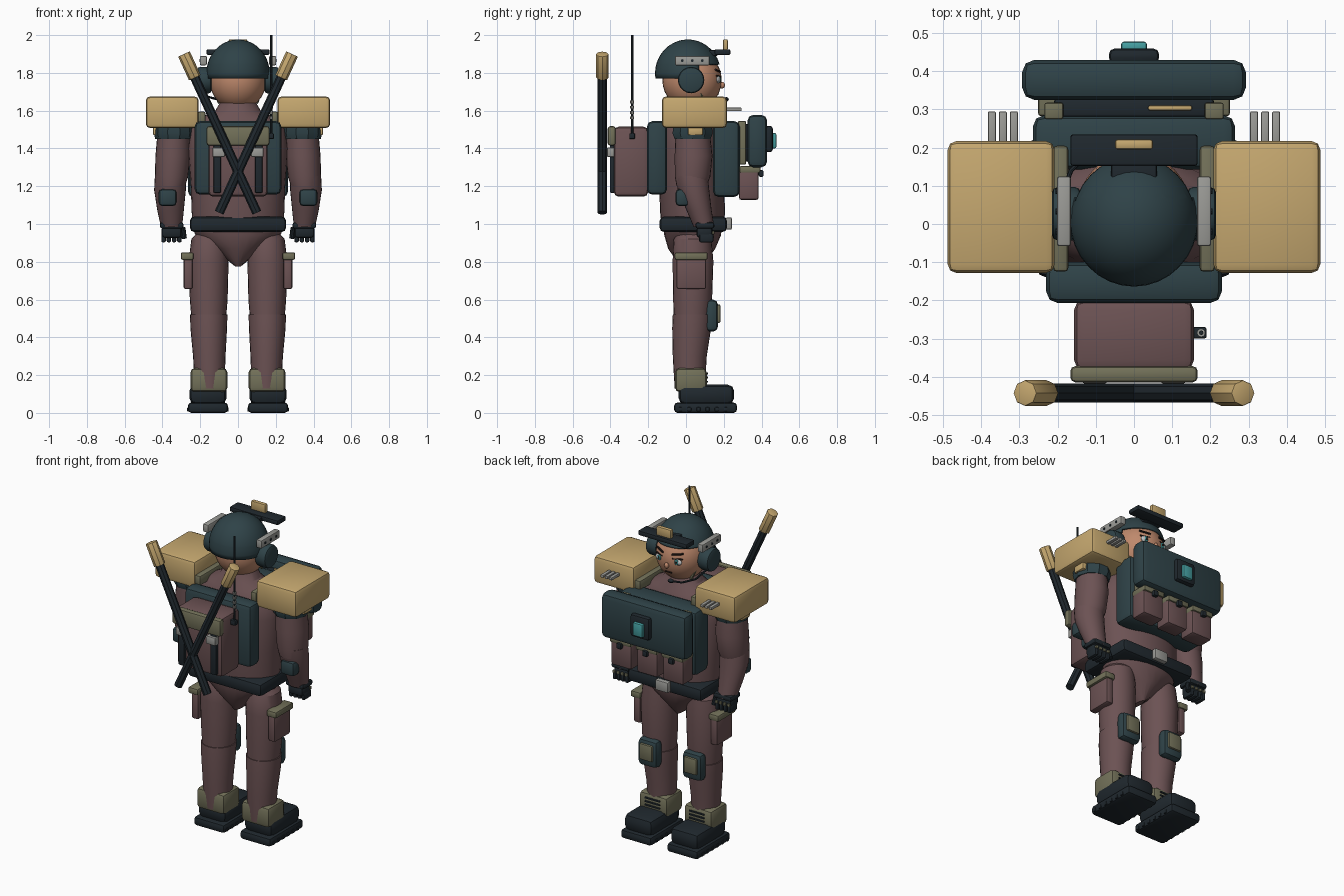
import bpy, bmesh, math
from mathutils import Vector, Matrix

if "Cube" in bpy.data.objects:
    bpy.data.objects.remove(bpy.data.objects["Cube"])

COL = dict(cloth=(.15, .085, .088), teal=(.028, .055, .064), dark=(.014, .021, .027),
           tan=(.56, .39, .16), olive=(.17, .165, .10), steel=(.33, .33, .31),
           skin=(.52, .25, .15), cyan=(.06, .35, .36), white=(.8, .8, .78), hair=(.02, .012, .01))
MAT = {}
for k, c in COL.items():
    MAT[k] = bpy.data.materials.new(k)
    MAT[k].diffuse_color = (*c, 1)


def finish(name, bm, mat):
    bmesh.ops.recalc_face_normals(bm, faces=bm.faces)
    me = bpy.data.meshes.new(name)
    bm.to_mesh(me)
    bm.free()
    me.materials.append(MAT[mat])
    ob = bpy.data.objects.new(name, me)
    bpy.context.collection.objects.link(ob)
    return ob


def mirrored(bm, both):
    if both:
        d = bmesh.ops.duplicate(bm, geom=bm.verts[:] + bm.edges[:] + bm.faces[:])
        vs = [g for g in d['geom'] if isinstance(g, bmesh.types.BMVert)]
        bmesh.ops.scale(bm, vec=(-1, 1, 1), verts=vs)


def box(name, x, y, z, mat, bev=.012, both=False, seg=2):
    """Bevelled box given by its ranges."""
    bm = bmesh.new()
    bmesh.ops.create_cube(bm, size=1)
    size = [r[1] - r[0] for r in (x, y, z)]
    bmesh.ops.scale(bm, vec=size, verts=bm.verts)
    bmesh.ops.translate(bm, vec=[(r[1] + r[0]) / 2 for r in (x, y, z)], verts=bm.verts)
    bmesh.ops.bevel(bm, geom=bm.edges[:], offset=min(bev, .4 * min(size)), segments=seg,
                    profile=.5, affect='EDGES')
    mirrored(bm, both)
    return finish(name, bm, mat)


def loft(name, rings, mat, both=False, n=24):
    """Skin through horizontal ellipses (x, y, z, rx, ry)."""
    bm = bmesh.new()
    loops = [[bm.verts.new((x + rx * math.cos(2 * math.pi * i / n), y + ry * math.sin(2 * math.pi * i / n), z))
              for i in range(n)] for x, y, z, rx, ry in rings]
    for a, b in zip(loops, loops[1:]):
        for i in range(n):
            bm.faces.new((a[i], a[(i + 1) % n], b[(i + 1) % n], b[i]))
    bm.faces.new(loops[0])
    bm.faces.new(loops[-1])
    mirrored(bm, both)
    return finish(name, bm, mat)


def rod(name, p, q, r, mat, n=12, both=False, bev=0):
    p, q = Vector(p), Vector(q)
    bm = bmesh.new()
    bmesh.ops.create_cone(bm, cap_ends=True, segments=n, radius1=r, radius2=r, depth=(q - p).length)
    if bev:
        rim = [e for e in bm.edges if abs(e.verts[0].co.z - e.verts[1].co.z) < 1e-5]
        bmesh.ops.bevel(bm, geom=rim, offset=bev, segments=2, profile=.5, affect='EDGES')
    m = Matrix.Translation((p + q) / 2) @ (q - p).to_track_quat('Z', 'Y').to_matrix().to_4x4()
    bmesh.ops.transform(bm, matrix=m, verts=bm.verts)
    mirrored(bm, both)
    return finish(name, bm, mat)


def ball(name, c, r, mat, both=False, n=24):
    bm = bmesh.new()
    bmesh.ops.create_uvsphere(bm, u_segments=n, v_segments=n // 2, radius=1)
    bmesh.ops.transform(bm, matrix=Matrix.Translation(c) @ Matrix.Diagonal((*r, 1)), verts=bm.verts)
    mirrored(bm, both)
    return finish(name, bm, mat)


# Body
loft('torso', [(0, .035, .96, .235, .16), (0, .035, 1.06, .245, .172), (0, .03, 1.2, .25, .172),
               (0, .025, 1.4, .265, .165), (0, .025, 1.5, .25, .15), (0, .025, 1.56, .2, .13),
               (0, .025, 1.6, .12, .105), (0, .025, 1.66, .085, .085)], 'cloth', n=32)
loft('pelvis', [(0, .035, .98, .24, .155), (0, .035, .94, .225, .15), (0, .03, .87, .13, .125),
                (0, .03, .775, .015, .06)], 'cloth')
box('belt', (-.255, .255), (-.14, .217), (.957, 1.04), 'dark', .025)
box('belt_buckle', (-.045, .045), (.21, .243), (.97, 1.035), 'steel', .008)

# Legs
loft('thigh', [(.15, .03, .96, .06, .07), (.152, .035, .92, .095, .1), (.156, .037, .8, .106, .108),
               (.155, .035, .6, .1, .103), (.155, .032, .505, .092, .097)], 'cloth', True)
loft('shin', [(.155, .033, .52, .099, .103), (.155, .03, .45, .097, .103), (.152, .02, .3, .086, .09),
              (.15, .02, .13, .078, .08)], 'cloth', True)
box('thigh_pouch', (.24, .288), (-.05, .107), (.655, .83), 'cloth', .012, True)
box('thigh_pouch_flap', (.235, .303), (-.06, .115), (.81, .85), 'olive', .01, True)
box('knee_pad', (.085, .22), (.1, .17), (.43, .6), 'teal', .028, True)
box('knee_pad_inset', (.108, .197), (.16, .182), (.475, .575), 'olive', .012, True)
box('gaiter', (.056, .252), (-.058, .11), (.11, .238), 'olive', .025, True)
box('boot', (.06, .258), (-.04, .255), (.045, .15), 'dark', .035, True)
box('sole', (.053, .265), (-.063, .27), (0, .055), 'dark', .018, True)
for i in range(3):
    box('lace', (.1, .205), (.105, .117), (.16 + .022 * i, .17 + .022 * i), 'dark', .003, True)
for i in range(6):
    box('tread', (.049, .269), (-.04 + .048 * i, -.02 + .048 * i), (.008, .03), 'dark', .004, True)

# Arms
loft('upper_arm', [(.34, .035, 1.5, .085, .09), (.345, .04, 1.36, .092, .1), (.352, .035, 1.25, .088, .094),
                   (.355, .03, 1.2, .075, .08)], 'cloth', True)
loft('forearm', [(.357, .03, 1.255, .083, .086), (.36, .04, 1.18, .084, .083), (.357, .07, 1.07, .07, .066),
                 (.352, .095, .985, .056, .055)], 'cloth', True)
box('elbow_pad', (.325, .42), (-.055, .015), (1.095, 1.185), 'teal', .02, True)
loft('shoulder_cap', [(.34, .035, 1.45, .098, .1), (.34, .035, 1.48, .105, .112), (.34, .035, 1.53, .1, .105)],
     'teal', True, 10)
box('glove_cuff', (.288, .414), (.05, .15), (.975, 1.01), 'dark', .015, True)
box('glove', (.298, .405), (.055, .14), (.925, .99), 'dark', .02, True)
for i in range(4):
    x = .298 + .028 * i
    box('finger', (x, x + .024), (.07, .145), (.902, .95), 'dark', .01, True)
    box('knuckle', (x + .003, x + .021), (.138, .15), (.945, .963), 'olive', .004, True)
rod('thumb', (.292, .12, .98), (.285, .135, .925), .014, 'dark', 10, True)

# Shoulder pads
box('shoulder_pad', (.208, .488), (-.128, .217), (1.508, 1.675), 'tan', .022, True)
box('pad_mount', (.4, .45), (.01, .09), (1.47, 1.515), 'tan', .008, True)
for i in range(3):
    x = .304 + .029 * i
    box('pad_rod', (x, x + .021), (.2, .295), (1.598, 1.616), 'steel', .004, True)
box('shoulder_strap', (.172, .212), (-.125, .205), (1.535, 1.595), 'olive', .01, True)

# Armour plates and chest rig
box('back_plate', (-.23, .23), (-.207, -.1), (1.155, 1.545), 'teal', .03)
box('front_plate', (-.265, .265), (.143, .285), (1.143, 1.545), 'teal', .03)
box('chest_box_mount', (-.21, .21), (.28, .33), (1.33, 1.53), 'dark', .01)
box('chest_box_strap', (.185, .235), (.275, .318), (1.315, 1.545), 'olive', .006, True)
box('chest_tag', (.037, .152), (.298, .31), (1.43, 1.54), 'tan', .004)
box('chest_box', (-.293, .293), (.325, .43), (1.3, 1.578), 'teal', .032)
box('screen_frame', (-.066, .066), (.42, .46), (1.38, 1.52), 'dark', .018)
box('screen', (-.034, .034), (.45, .478), (1.4, 1.482), 'cyan', .008)
for x in (-.178, 0, .178):
    box('pouch', (x - .071, x + .071), (.28, .385), (1.127, 1.3), 'cloth', .014)
    box('pouch_flap', (x - .074, x + .074), (.282, .394), (1.27, 1.307), 'olive', .01)
    box('pouch_clasp', (x - .016, x + .016), (.385, .41), (1.25, 1.285), 'dark', .006)

# Backpack
box('backpack', (-.157, .157), (-.382, -.2), (1.145, 1.515), 'cloth', .025)
box('backpack_flap', (-.167, .167), (-.415, -.372), (1.415, 1.518), 'olive', .014)
box('backpack_strap', (.09, .13), (-.403, -.37), (1.165, 1.42), 'dark', .006, True)
box('backpack_buckle', (.07, .135), (-.418, -.38), (1.355, 1.405), 'steel', .006, True)

# Crossed batons
for s in (1, -1):
    top, low = Vector((-.286 * s, -.443, 1.9)), Vector((.1 * s, -.443, 1.06))
    grip = top.lerp(low, .15)
    rod('baton', grip, low, .025, 'dark', 8)
    rod('baton_grip', top, grip, .034, 'tan', 8, bev=.004)

# Antenna
rod('antenna', (.176, -.285, 1.45), (.176, -.285, 2), .006, 'dark', 8)
for i in range(4):
    rod('antenna_coil', (.176, -.285, 1.555 + .028 * i), (.176, -.285, 1.57 + .028 * i), .011, 'steel', 10)
box('antenna_mount', (.15, .19), (-.3, -.27), (1.45, 1.48), 'dark', .005)

# Head and face
ball('head', (0, .032, 1.762), (.15, .157, .16), 'skin', n=32)
ball('nose', (0, .19, 1.735), (.014, .017, .018), 'skin', n=12)
ball('eye_white', (.06, .169, 1.765), (.03, .012, .02), 'white', True, 16)
ball('iris', (.059, .178, 1.765), (.014, .006, .017), 'cyan', True, 12)
ball('pupil', (.059, .183, 1.765), (.007, .003, .009), 'hair', True, 10)
rod('eyelid', (.032, .18, 1.782), (.09, .162, 1.784), .005, 'hair', 8, True)
rod('eyebrow', (.03, .181, 1.806), (.092, .157, 1.817), .006, 'hair', 8, True)
rod('mouth', (-.022, .172, 1.688), (.022, .172, 1.688), .004, 'hair', 8)
rod('chin_strap', (.146, .06, 1.77), (.098, .09, 1.64), .009, 'olive', 8, True)

# Helmet shell, cut higher over the face
bm = bmesh.new()
bmesh.ops.create_uvsphere(bm, u_segments=32, v_segments=20, radius=1)
bmesh.ops.transform(bm, matrix=Matrix.Translation((0, .01, 1.797)) @ Matrix.Diagonal((.168, .174, .18, 1)),
                    verts=bm.verts)
for co, no in (((0, 0, 1.77), (0, 0, 1)), ((0, 0, 1.845), (0, 0, 1)), ((0, .07, 0), (0, 1, 0))):
    bmesh.ops.bisect_plane(bm, geom=bm.verts[:] + bm.edges[:] + bm.faces[:], plane_co=co, plane_no=no)
cut = []
for f in bm.faces:
    c = f.calc_center_median()
    if c.z < 1.77 or (c.z < 1.845 and c.y > .07):
        cut.append(f)
bmesh.ops.delete(bm, geom=cut, context='FACES')
shell = finish('helmet', bm, 'teal')
sol = shell.modifiers.new('thickness', 'SOLIDIFY')
sol.thickness = .014
sol.offset = -1

box('helmet_brim', (-.167, .167), (.152, .235), (1.895, 1.925), 'dark', .008)
box('brim_mount', (-.06, .06), (.1, .17), (1.89, 1.92), 'dark', .008)
box('helmet_lamp', (-.05, .05), (.195, .222), (1.92, 1.978), 'tan', .008)
box('side_rail', (.165, .202), (-.058, .125), (1.84, 1.89), 'steel', .007, True)
for y in (-.02, .033, .086):
    rod('rail_bolt', (.198, y, 1.865), (.205, y, 1.865), .008, 'dark', 8, True)
rod('ear_cup', (.14, .027, 1.762), (.215, .027, 1.762), .07, 'teal', 20, True, .015)

# Microphone boom on one side
pts = [(-.195, .06, 1.72), (-.165, .14, 1.675), (-.11, .195, 1.66), (-.055, .212, 1.66)]
for a, b in zip(pts, pts[1:]):
    rod('mic_boom', a, b, .006, 'dark', 8)
ball('mic', (-.045, .213, 1.66), (.02, .014, .012), 'dark', n=12)

bpy.ops.object.select_all(action='SELECT')
bpy.context.view_layer.objects.active = shell
bpy.ops.object.shade_smooth_by_angle(angle=math.radians(32))

for m in bpy.data.materials:
    if m.users and not m.is_grease_pencil:
        m.use_nodes = True
        m.node_tree.nodes["Principled BSDF"].inputs["Base Color"].default_value = m.diffuse_color
